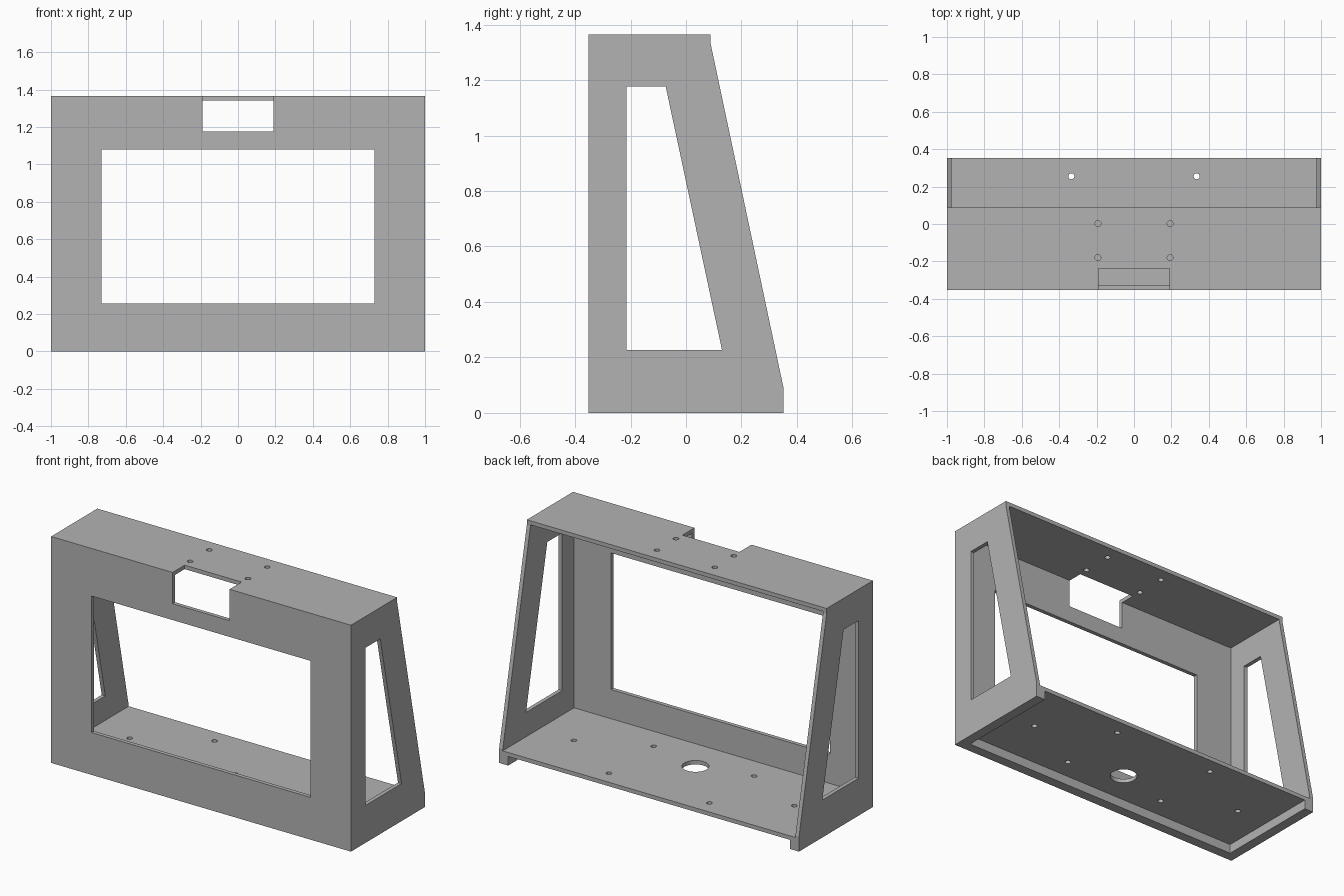
import bpy, bmesh
from math import cos, sin, pi
from mathutils import Matrix, Vector

if "Cube" in bpy.data.objects:
    bpy.data.objects.remove(bpy.data.objects["Cube"])

grey = bpy.data.materials.new("plain_grey")
grey.use_nodes = True
colour = (0.45, 0.45, 0.45, 1)
grey.diffuse_color = colour
grey.node_tree.nodes["Principled BSDF"].inputs["Base Color"].default_value = colour

# Overall sizes
W, D, H = 1.0, 0.352, 1.365      # half width, half depth, height
T = 0.024                        # panel thickness
RAIL, FOOT = 0.06, 0.055         # base rail width and height
TOP_Y = 0.088                    # rear edge of the top panel
NOTCH_X, NOTCH_Y, NOTCH_Z = 0.19, -0.237, 1.176
IN_X, IN_Y = W - T, -D + T       # inner faces of the side and front panels

# Axis layouts: (u, v, thickness) -> world
AXES = {"x": ("yzx"), "y": ("xzy"), "z": ("xyz")}


def rect(u0, v0, u1, v1):
    return [(u0, v0), (u1, v0), (u1, v1), (u0, v1)]


def circle(u, v, r, n=24):
    return [(u + r * cos(2 * pi * i / n), v + r * sin(2 * pi * i / n)) for i in range(n)]


def panel(name, axis, start, thick, outline, holes=()):
    """Flat sheet with cut-outs, normal to an axis."""
    bm = bmesh.new()
    for loop in [outline, *holes]:
        vs = [bm.verts.new((u, v, start)) for u, v in loop]
        for a, b in zip(vs, vs[1:] + vs[:1]):
            bm.edges.new((a, b))
    bmesh.ops.triangle_fill(bm, edges=bm.edges[:], use_beauty=True, normal=(0, 0, 1))
    ext = bmesh.ops.extrude_face_region(bm, geom=bm.faces[:], use_keep_orig=True)
    moved = [g for g in ext["geom"] if isinstance(g, bmesh.types.BMVert)]
    bmesh.ops.translate(bm, verts=moved, vec=(0, 0, thick))
    order = AXES[axis]
    for v in bm.verts:
        v.co = Vector([v.co[order.index(c)] for c in "xyz"])
    bmesh.ops.recalc_face_normals(bm, faces=bm.faces[:])
    mesh = bpy.data.meshes.new(name)
    bm.to_mesh(mesh)
    bm.free()
    mesh.materials.append(grey)
    obj = bpy.data.objects.new(name, mesh)
    bpy.context.collection.objects.link(obj)
    return obj


# Tapered side panels with a slanted window
side = [(-D, 0), (D, 0), (D, 0.088), (TOP_Y, 1.335), (TOP_Y, H), (-D, H)]
window = [(-0.215, 0.226), (0.13, 0.226), (-0.073, NOTCH_Z), (-0.215, NOTCH_Z)]
panel("left_side_panel", "x", IN_X, T, side, [window])
panel("right_side_panel", "x", -W, T, side, [window])

# Front panel with a large opening and a notch in its upper edge
front = [(-IN_X, 0), (IN_X, 0), (IN_X, H), (NOTCH_X, H), (NOTCH_X, NOTCH_Z),
         (-NOTCH_X, NOTCH_Z), (-NOTCH_X, H), (-IN_X, H)]
panel("front_panel", "y", -D, T, front, [rect(-0.73, 0.255, 0.73, 1.078)])

# Top panel with the notch continued and four screw holes
top = [(-IN_X, IN_Y), (-NOTCH_X, IN_Y), (-NOTCH_X, NOTCH_Y), (NOTCH_X, NOTCH_Y),
       (NOTCH_X, IN_Y), (IN_X, IN_Y), (IN_X, TOP_Y), (-IN_X, TOP_Y)]
top_holes = [circle(s * 0.193, y, 0.016) for s in (-1, 1) for y in (0.002, -0.18)]
panel("top_panel", "z", H - T, T, top, top_holes)

# Raised floor with a cable hole and six screw holes
spots = [(0.335, 0.255), (0.335, -0.17), (0.735, 0.018)]
floor_holes = [circle(s * x, y, 0.016) for s in (-1, 1) for x, y in spots]
floor_holes.append(circle(0, -0.09, 0.074, 40))
panel("floor_panel", "z", FOOT, T, rect(-IN_X, IN_Y, IN_X, D), floor_holes)

# U-shaped rail under the floor
inner_x, inner_y = W - RAIL, -D + RAIL
rail = [(-IN_X, IN_Y), (IN_X, IN_Y), (IN_X, D), (inner_x, D), (inner_x, inner_y),
        (-inner_x, inner_y), (-inner_x, D), (-IN_X, D)]
panel("base_rail", "z", 0, FOOT, rail)
